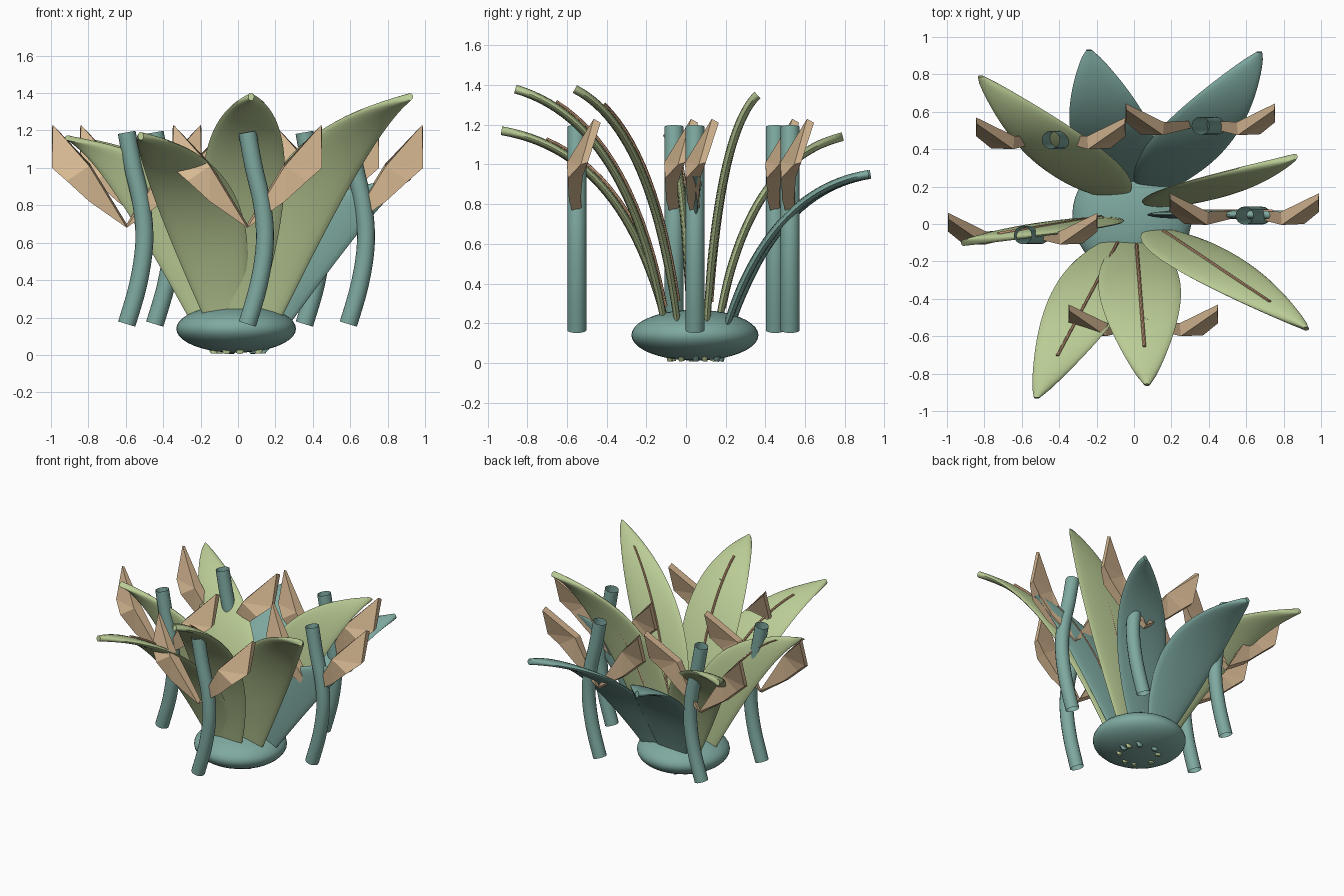
import bpy, bmesh, math
from mathutils import Vector

if "Cube" in bpy.data.objects:
    bpy.data.objects.remove(bpy.data.objects["Cube"])


def material(name, rgb):
    m = bpy.data.materials.new(name)
    m.diffuse_color = (*rgb, 1)
    m.use_nodes = True
    m.node_tree.nodes["Principled BSDF"].inputs["Base Color"].default_value = m.diffuse_color
    return m


TEAL = material("teal", (0.21, 0.40, 0.355))
GREEN = material("leaf_green", (0.49, 0.60, 0.30))
TAN = material("tan", (0.69, 0.49, 0.295))
RIB = material("rib_brown", (0.62, 0.36, 0.21))


def add_mesh(name, verts, faces, mat, smooth=True):
    me = bpy.data.meshes.new(name)
    me.from_pydata(verts, [], faces)
    ob = bpy.data.objects.new(name, me)
    bpy.context.collection.objects.link(ob)
    me.materials.append(mat)
    bm = bmesh.new()
    bm.from_mesh(me)
    bmesh.ops.recalc_face_normals(bm, faces=bm.faces)
    bm.to_mesh(me)
    bm.free()
    bpy.ops.object.select_all(action='DESELECT')
    ob.select_set(True)
    bpy.context.view_layer.objects.active = ob
    if smooth:
        bpy.ops.object.shade_smooth_by_angle(angle=math.radians(40))
    return ob


def loft(name, rings, mat, capped=True):
    """Skin a list of equally sized vertex rings."""
    n, sides = len(rings), len(rings[0])
    verts = [v for r in rings for v in r]
    faces = []
    for i in range(n - 1):
        for k in range(sides):
            j = (k + 1) % sides
            faces.append((i * sides + k, i * sides + j,
                          (i + 1) * sides + j, (i + 1) * sides + k))
    if capped:
        faces.append(tuple(range(sides)))
        faces.append(tuple((n - 1) * sides + k for k in range(sides)))
    return add_mesh(name, verts, faces, mat)


def ellipse(p, u, v, ru, rv, sides):
    return [p + u * math.cos(math.tau * k / sides) * ru
            + v * math.sin(math.tau * k / sides) * rv for k in range(sides)]


# Squashed round base
bpy.ops.mesh.primitive_uv_sphere_add(segments=40, ring_count=20, radius=1,
                                     location=(-0.01, 0.045, 0.14))
base = bpy.context.object
base.name = "base"
base.scale = (0.32, 0.32, 0.128)
base.data.materials.append(TEAL)
bpy.ops.object.shade_smooth_by_angle()

CENTER = Vector((0, 0.05, 0))
X, Y = Vector((1, 0, 0)), Vector((0, 1, 0))


def leaf(index, tip, mat, reach, lift):
    """Arching pointed blade, its width always along x, and its midrib."""
    tip = Vector(tip)
    out = Vector((tip.x, tip.y, 0)) - CENTER
    start = CENTER + out.normalized() * 0.13
    start.z = 0.008
    ctrl = start.lerp(tip, reach)
    ctrl.z = tip.z * lift

    def frame(t):
        p = start * (1 - t) ** 2 + ctrl * 2 * t * (1 - t) + tip * t * t
        tan = (ctrl - start) * (1 - t) + (tip - ctrl) * t
        return p, X.cross(tan).normalized()

    rings = []
    for i in range(29):
        t = i / 28
        p, nrm = frame(t)
        half = 0.205 * max(0, math.sin(math.pi * t ** 0.95)) ** 0.8 + 0.015
        rings.append(ellipse(p, X, nrm, half, 0.014 + 0.008 * min(1, 4 * t), 20))
    loft(f"leaf_{index}", rings, mat)

    # The midrib is the spine shifted slightly back and up
    rib = []
    for i in range(15):
        p, nrm = frame(0.13 + 0.71 * i / 14)
        rib.append(ellipse(p + Vector((0, 0.018, 0.02)), X, nrm,
                           0.009, 0.009, 8))
    loft(f"midrib_{index}", rib, RIB)


# Leaves: tip position, colour, outward reach and lift of the arch
LEAVES = [
    ((-0.24, 0.93, 0.95), TEAL, 0.28, 0.91),
    ((0.67, 0.92, 0.95), TEAL, 0.28, 0.91),
    ((0.91, 0.05, 0.94), TEAL, 0.28, 0.91),
    ((-0.82, 0.79, 1.14), GREEN, 0.18, 0.89),
    ((0.86, 0.36, 1.35), GREEN, 0.20, 0.85),
    ((-0.91, -0.10, 1.16), GREEN, 0.20, 0.89),
    ((-0.52, -0.93, 1.17), GREEN, 0.20, 0.90),
    ((0.07, -0.86, 1.38), GREEN, 0.20, 0.87),
    ((0.92, -0.56, 1.38), GREEN, 0.20, 0.84),
]
for i, spec in enumerate(LEAVES, 1):
    leaf(i, *spec)


def bract(name, x, y, side):
    """Folded pod half: lower panel leaning out, upper panel leaning back."""
    front = [(0.0, 0.0, 0.68), (0.20, -0.04, 0.82), (0.32, -0.045, 0.93),
             (0.40, 0.02, 1.0), (0.395, 0.085, 1.23), (0.20, -0.05, 1.01)]
    back = [(0.0, 0.03, 0.70), (0.20, 0.02, 0.83), (0.32, 0.03, 0.94),
            (0.40, 0.055, 1.01), (0.40, 0.12, 1.21), (0.195, 0.02, 1.02)]
    verts = [Vector((x + side * a, y + b, c)) for a, b, c in front + back]
    faces = [(0, 1, 5), (1, 2, 5), (2, 3, 5), (5, 3, 4)]
    faces += [tuple(v + 6 for v in reversed(f)) for f in faces]
    for a in range(6):
        b = (a + 1) % 6
        faces.append((a, b, b + 6, a + 6))
    add_mesh(name, verts, faces, TAN, smooth=False)


# Bowed open flower stems, each with a mirrored pair of pods
STEMS = [(0.05, -0.55), (-0.595, -0.06), (0.59, 0.045),
         (-0.445, 0.45), (0.355, 0.525)]
BOW = [(0.0, 0.165), (0.062, 0.38), (0.094, 0.60), (0.08, 0.80),
       (0.035, 1.0), (0.0, 1.19)]


def bow_point(i, f):
    """Smooth interpolation through the stem points."""
    q = [Vector(BOW[max(0, min(len(BOW) - 1, i + d))]) for d in (-1, 0, 1, 2)]
    return 0.5 * (2 * q[1] + (q[2] - q[0]) * f
                  + (2 * q[0] - 5 * q[1] + 4 * q[2] - q[3]) * f * f
                  + (3 * q[1] - q[0] - 3 * q[2] + q[3]) * f ** 3)


path = [bow_point(i, k / 4) for i in range(len(BOW) - 1) for k in range(4)]
path.append(Vector(BOW[-1]))
for n, (sx, sy) in enumerate(STEMS, 1):
    pts = [Vector((sx + p.x, sy, p.y)) for p in path]
    rings = []
    for i, p in enumerate(pts):
        tan = pts[min(i + 1, len(pts) - 1)] - pts[max(i - 1, 0)]
        rings.append(ellipse(p, tan.cross(Y).normalized(), Y, 0.048, 0.048, 16))
    loft(f"stem_{n}", rings, TEAL, capped=False)
    for side, label in ((-1, "left"), (1, "right")):
        bract(f"pod_{n}_{label}", sx, sy, side)
